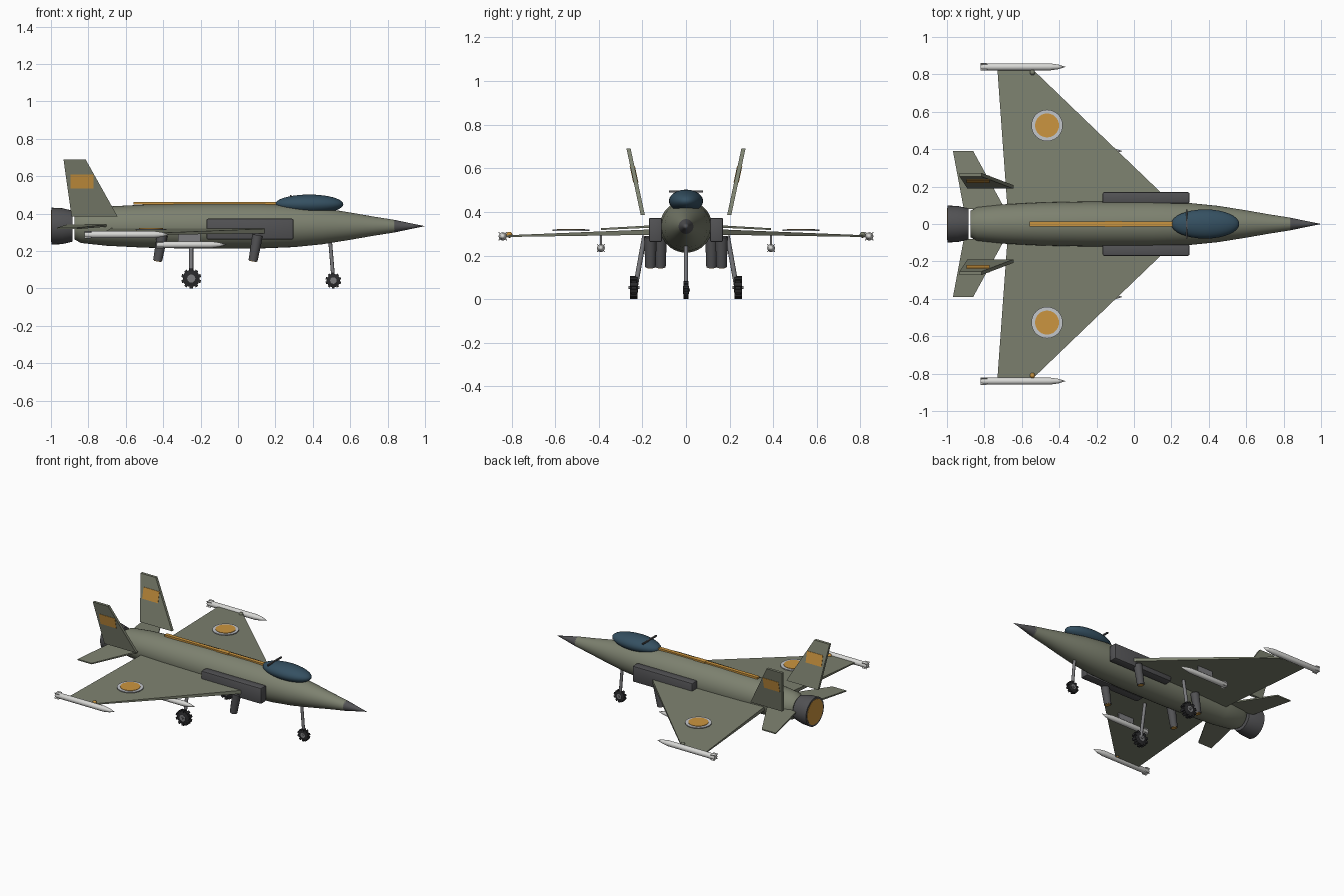
import bpy, bmesh, math
from mathutils import Vector, Matrix

if "Cube" in bpy.data.objects:
    bpy.data.objects.remove(bpy.data.objects["Cube"], do_unlink=True)


def material(name, r, g, b):
    m = bpy.data.materials.new(name)
    m.use_nodes = True
    m.diffuse_color = (r, g, b, 1)
    m.node_tree.nodes["Principled BSDF"].inputs["Base Color"].default_value = (r, g, b, 1)
    return m


OLIVE = material("olive paint", .205, .22, .16)
ORANGE = material("orange paint", .60, .30, .05)
GLASS = material("blue glass", .035, .08, .12)
DARK = material("dark grey metal", .085, .085, .09)
STEEL = material("steel grey", .2, .2, .21)
WHITE = material("missile white", .68, .68, .66)
PALE = material("pale ring", .55, .57, .6)
BLACK = material("black rubber", .022, .022, .024)


def finish(name, bm, mat, smooth=False):
    bmesh.ops.recalc_face_normals(bm, faces=bm.faces)
    mesh = bpy.data.meshes.new(name)
    bm.to_mesh(mesh)
    bm.free()
    mesh.materials.append(mat)
    ob = bpy.data.objects.new(name, mesh)
    bpy.context.collection.objects.link(ob)
    if smooth:
        bpy.ops.object.select_all(action='DESELECT')
        ob.select_set(True)
        bpy.context.view_layer.objects.active = ob
        bpy.ops.object.shade_smooth_by_angle(angle=math.radians(35))
    return ob


def lathe(name, profile, mat, origin=(0, 0, 0), axis=(1, 0, 0), sides=32):
    """Spin (distance, radius) pairs around an axis, with closed ends."""
    bm = bmesh.new()
    turn = Vector((0, 0, 1)).rotation_difference(Vector(axis)).to_matrix()
    rings = []
    for t, r in profile:
        ring = []
        for i in range(sides):
            a = math.tau * i / sides
            p = turn @ Vector((r * math.cos(a), r * math.sin(a), t))
            ring.append(bm.verts.new(p + Vector(origin)))
        rings.append(ring)
    for a, b in zip(rings, rings[1:]):
        for i in range(sides):
            j = (i + 1) % sides
            bm.faces.new((a[i], a[j], b[j], b[i]))
    bm.faces.new(rings[0])
    bm.faces.new(rings[-1])
    bmesh.ops.remove_doubles(bm, verts=bm.verts, dist=1e-5)
    return finish(name, bm, mat, True)


def rod(name, a, b, r, mat, sides=12, r2=None):
    a, b = Vector(a), Vector(b)
    return lathe(name, [(0, r), ((b - a).length, r if r2 is None else r2)], mat, a,
                 (b - a).normalized(), sides)


def box(name, lo, hi, mat, bevel=0):
    bm = bmesh.new()
    lo, hi = Vector(lo), Vector(hi)
    bmesh.ops.create_cube(bm, size=1, matrix=Matrix.Translation((lo + hi) / 2)
                          @ Matrix.Diagonal((hi - lo).to_4d()))
    if bevel:
        bmesh.ops.bevel(bm, geom=bm.edges[:], offset=bevel, segments=2, profile=.5,
                        affect='EDGES')
    return finish(name, bm, mat, bool(bevel))


def slab(name, corners, half, axis, mat):
    """Flat panel: outline corners, thickened by each half thickness along axis."""
    bm = bmesh.new()
    sides = [[bm.verts.new(Vector(c) + Vector(axis) * h * s) for c, h in zip(corners, half)]
             for s in (1, -1)]
    bm.faces.new(sides[0])
    bm.faces.new(sides[1])
    n = len(corners)
    for i in range(n):
        j = (i + 1) % n
        bm.faces.new((sides[0][i], sides[0][j], sides[1][j], sides[1][i]))
    return finish(name, bm, mat)


def missile(name, tail, length, r):
    x, y, z = tail
    lathe(name, [(0, r * .8), (.01, r), (length - .085, r), (length - .04, r * .65),
                 (length, 0)], WHITE, tail, sides=16)
    for i in range(4):
        a = math.pi / 4 + i * math.pi / 2
        d = Vector((0, math.cos(a), math.sin(a)))
        base = Vector(tail)
        pts = [base + Vector((0, 0, 0)), base + d * r * 1.4,
               base + d * r * 1.4 + Vector((.03, 0, 0)), base + Vector((.05, 0, 0))]
        slab(name + "_fin", pts, [.002] * 4, d.cross(Vector((1, 0, 0))), WHITE)


def wheel(name, x, y, r, half, out):
    lathe(name + "_tyre", [(-half, r * .7), (-half * .7, r * .86), (half * .7, r * .86),
                           (half, r * .7)], BLACK, (x, y, r), (0, 1, 0), 20)
    for i in range(10):
        bm = bmesh.new()
        bmesh.ops.create_cube(bm, size=1, matrix=Matrix.Translation((x, y, r))
                              @ Matrix.Rotation(math.tau * i / 10, 4, 'Y')
                              @ Matrix.Translation((0, 0, r * .85))
                              @ Matrix.Diagonal((r * .32, half * 2, r * .3, 1)))
        finish(name + "_tread", bm, BLACK)
    rod(name + "_hub", (x, y - half * 1.1, r), (x, y + half * 1.1, r), r * .42, STEEL)
    rod(name + "_axle", (x, y - half * out, r), (x, y + half * 1.5, r), r * .14, STEEL)


# Body, nose and engine
ZC = .333
lathe("fuselage", [(-.875, .07), (-.84, .09), (-.7, .105), (-.5, .115), (-.25, .12),
                   (.1, .12), (.3, .112), (.45, .097), (.6, .073), (.72, .052), (.84, .033)],
      OLIVE, (0, 0, ZC), sides=40)
lathe("nose_cone", [(.835, .034), (.93, .014), (1, 0)], DARK, (0, 0, ZC))
lathe("engine_nozzle", [(-.998, .099), (-.94, .096), (-.885, .083)], DARK, (0, 0, ZC))
rod("engine_glow", (-1, 0, ZC), (-.99, 0, ZC), .086, ORANGE, 32)

# Spine stripe
box("spine_stripe", (-.56, -.013, .448), (.22, .013, .461), ORANGE)
box("spine_panel", (-.155, -.017, .448), (-.065, .017, .4625), ORANGE)

# Canopy and its bar
bm = bmesh.new()
bmesh.ops.create_uvsphere(bm, u_segments=32, v_segments=20, radius=1,
                          matrix=Matrix.Translation((.381, 0, .45))
                          @ Matrix.Diagonal((.182, .078, .052, 1)))
finish("canopy", bm, GLASS, True)
box("canopy_bar", (.277, -.077, .490), (.287, .077, .499), DARK)

UP, SIDE = (0, 0, 1), (0, 1, 0)
for s, tag in ((1, "left"), (-1, "right")):
    # Air intakes
    box(tag + "_intake", (-.168, min(s * .11, s * .17), .262),
        (.297, max(s * .11, s * .17), .373), DARK, .008)

    # Wings with roundels and tip lights
    slab(tag + "_wing", [(.215, s * .1, .309), (-.535, s * .82, .289),
                         (-.73, s * .82, .289), (-.678, s * .1, .309)],
         [.013, .004, .004, .013], UP, OLIVE)
    rod(tag + "_roundel_ring", (-.465, s * .527, .313), (-.465, s * .527, .319), .084, PALE, 32)
    rod(tag + "_roundel_disc", (-.465, s * .527, .314), (-.465, s * .527, .322), .064, ORANGE, 32)
    bm = bmesh.new()
    bmesh.ops.create_uvsphere(bm, u_segments=12, v_segments=8, radius=.014,
                              matrix=Matrix.Translation((-.543, s * .81, .295)))
    finish(tag + "_wing_light", bm, OLIVE if s > 0 else ORANGE, True)

    # Missiles on wing tips and pylons
    missile(tag + "_tip_missile", (-.82, s * .84, .288), .455, .019)
    missile(tag + "_wing_missile", (-.435, s * .39, .234), .375, .018)
    box(tag + "_pylon", (-.32, s * .39 - .004, .24), (-.2, s * .39 + .004, .3), STEEL)

    # Tail surfaces
    slab(tag + "_stabilizer", [(-.69, s * .08, .337), (-.86, s * .39, .321),
                               (-.968, s * .39, .321), (-.91, s * .08, .337)],
         [.006, .004, .004, .006], UP, OLIVE)

    def fin_point(x, z):
        return (x, s * (.198 + (z - .385) * .214), z)

    slab(tag + "_tail_fin", [fin_point(-.644, .385), fin_point(-.815, .69),
                             fin_point(-.933, .69), fin_point(-.89, .385)],
         [.0095] * 4, SIDE, OLIVE)
    slab(tag + "_fin_flash", [fin_point(-.773, .535), fin_point(-.773, .61),
                              fin_point(-.895, .61), fin_point(-.895, .535)],
         [.012] * 4, SIDE, ORANGE)

    # Lift nozzles with glowing mouths
    for place, x, y in (("front", .105, .163), ("rear", -.405, .117)):
        top, end = Vector((x, s * y, .285)), Vector((x - .025, s * y, .147))
        rod(f"{tag}_{place}_lift_nozzle", top, end, .029, DARK, 12, .024)
        rod(f"{tag}_{place}_lift_glow", end, end + (end - top).normalized() * .003, .019, ORANGE)

    # Main landing gear
    rod(tag + "_main_strut", (-.25, s * .19, .29), (-.25, s * .232, .055), .011, STEEL)
    wheel(tag + "_main_wheel", -.25, s * .239, .053, .017, 1.5)

# Nose landing gear
rod("nose_strut", (.492, 0, .26), (.51, 0, .045), .010, STEEL)
wheel("nose_wheel", .51, 0, .042, .012, 1.2)
